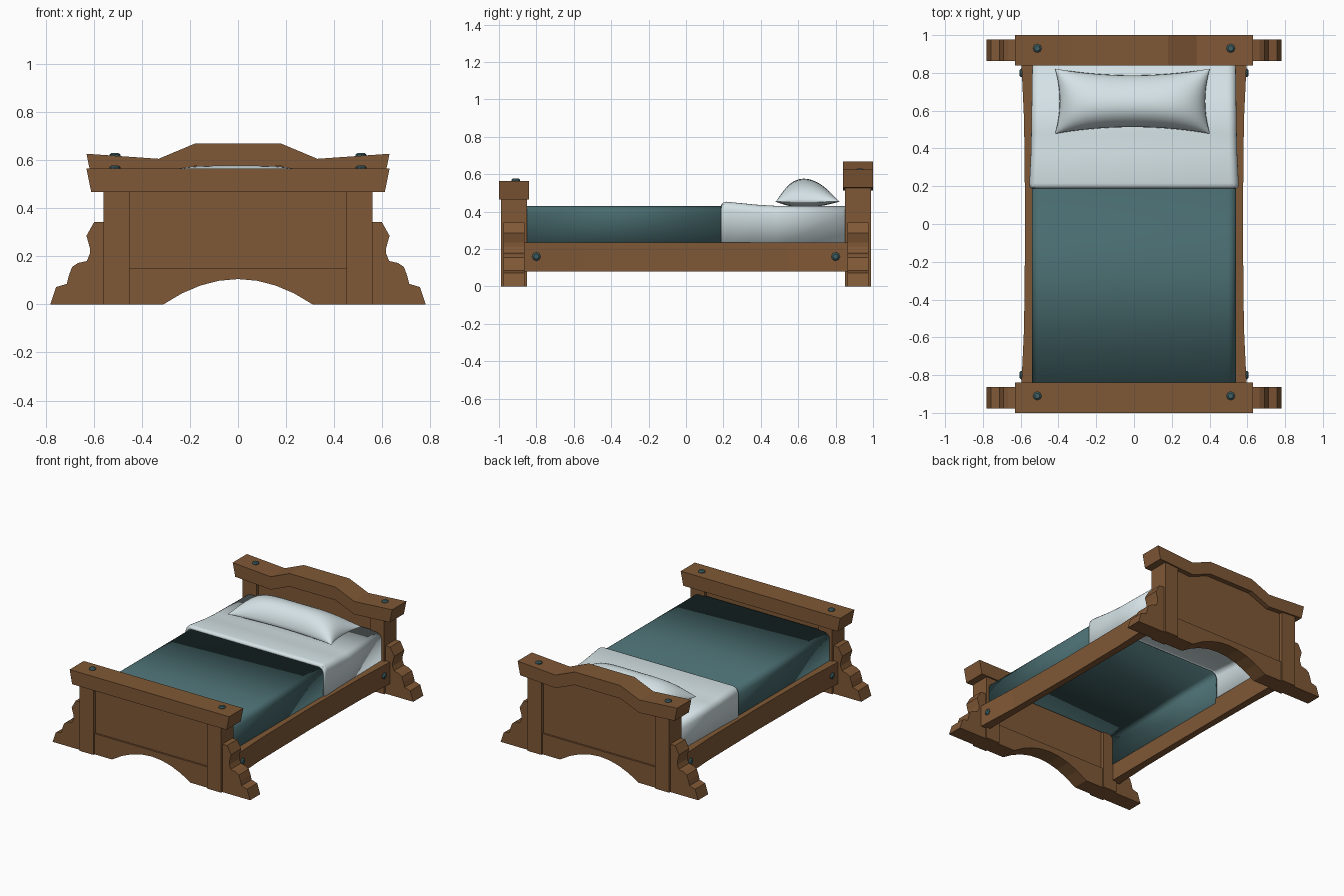
import bpy, bmesh, math
from mathutils import Matrix

if "Cube" in bpy.data.objects:
    bpy.data.objects.remove(bpy.data.objects["Cube"])


def material(name, rgb):
    m = bpy.data.materials.new(name)
    m.diffuse_color = (*rgb, 1)
    m.use_nodes = True
    m.node_tree.nodes["Principled BSDF"].inputs["Base Color"].default_value = m.diffuse_color
    return m


WOOD = material("brown wood", (0.215, 0.098, 0.037))
TEAL = material("teal cloth", (0.066, 0.148, 0.158))
LINEN = material("pale linen", (0.66, 0.76, 0.79))
METAL = material("dark teal metal", (0.05, 0.115, 0.125))


def finish(bm, name, mat, smooth=None):
    bmesh.ops.recalc_face_normals(bm, faces=bm.faces)
    me = bpy.data.meshes.new(name)
    bm.to_mesh(me)
    bm.free()
    me.materials.append(mat)
    ob = bpy.data.objects.new(name, me)
    bpy.context.collection.objects.link(ob)
    if smooth:
        bpy.ops.object.select_all(action='DESELECT')
        ob.select_set(True)
        bpy.context.view_layer.objects.active = ob
        bpy.ops.object.shade_smooth_by_angle(angle=math.radians(smooth))
    return ob


def prism(name, pts, a, b, mat=WOOD, axis='y'):
    """Extrude an (x, z) outline along y, or an (x, y) outline along z."""
    bm = bmesh.new()
    put = (lambda p, t: (p[0], t, p[1])) if axis == 'y' else (lambda p, t: (p[0], p[1], t))
    lo = [bm.verts.new(put(p, a)) for p in pts]
    hi = [bm.verts.new(put(p, b)) for p in pts]
    bm.faces.new(lo)
    bm.faces.new(hi[::-1])
    n = len(pts)
    for i in range(n):
        j = (i + 1) % n
        bm.faces.new((lo[i], lo[j], hi[j], hi[i]))
    return finish(bm, name, mat)


def mirror(pts):
    """Right-half points listed from outside to centre, completed on the left."""
    return pts + [(-x, z) for x, z in reversed(pts)]


def bolt(name, loc, rot=Matrix()):
    bm = bmesh.new()
    rings = []
    for r, h in ((0.023, -0.01), (0.023, 0.004), (0.014, 0.012)):
        rings.append([bm.verts.new((r * math.cos(k * math.pi / 4), r * math.sin(k * math.pi / 4), h))
                      for k in range(8)])
    for a, b in zip(rings, rings[1:]):
        for k in range(8):
            bm.faces.new((a[k], a[(k + 1) % 8], b[(k + 1) % 8], b[k]))
    bm.faces.new(rings[-1])
    bm.faces.new(rings[0][::-1])
    bmesh.ops.transform(bm, matrix=Matrix.Translation(loc) @ rot, verts=bm.verts)
    finish(bm, name, METAL)


# Shared outlines for both bed ends
ARCH = [(x, 0.105 * (1 - (x / 0.31) ** 2)) for x in [-0.31 + 0.62 * k / 8 for k in range(9)]]
WING = [(0.55, 0), (0.78, 0), (0.756, 0.072), (0.712, 0.085), (0.703, 0.12), (0.69, 0.155),
        (0.665, 0.172), (0.628, 0.18), (0.616, 0.21), (0.616, 0.235), (0.63, 0.285),
        (0.598, 0.342), (0.55, 0.342)]
FOOT_TOP, FOOT_LOW = [(0.63, 0.565)], [(0.61, 0.466)]
HEAD_TOP = [(0.63, 0.626), (0.33, 0.605), (0.18, 0.668)]
HEAD_LOW = [(0.61, 0.53), (0.33, 0.513), (0.18, 0.575)]

for end, yc, top, low in (("foot", -0.92, FOOT_TOP, FOOT_LOW), ("head", 0.92, HEAD_TOP, HEAD_LOW)):
    # Cap rail
    prism(end + "_cap", mirror(top) + mirror(low)[::-1], yc - 0.08, yc + 0.08)
    # Recessed panel, reaching just into the cap
    inner = [(0.46, low[0][1])] + low[1:]
    prism(end + "_panel", [(-0.46, 0.12), (0.46, 0.12)] + [(x, z + 0.01) for x, z in mirror(inner)],
          yc - 0.045, yc + 0.045)
    # Arched lower rail
    prism(end + "_arch_rail", [(-0.455, 0)] + ARCH + [(0.455, 0), (0.455, 0.148), (-0.455, 0.148)],
          yc - 0.058, yc + 0.058)
    for s, side in ((1, "right"), (-1, "left")):
        # Posts, scrolled wings and cap bolts
        ztop = low[0][1] + 0.005
        prism(f"{end}_post_{side}", [(s * 0.45, 0), (s * 0.56, 0), (s * 0.56, ztop), (s * 0.45, ztop)],
              yc - 0.07, yc + 0.07)
        prism(f"{end}_wing_{side}", [(s * x, z) for x, z in WING], yc - 0.057, yc + 0.057)
        bolt(f"{end}_cap_bolt_{side}", (s * 0.512, yc + 0.01, 0.566 if end == "foot" else 0.618))

# Bowed side rails with bolts
for s, side in ((1, "right"), (-1, "left")):
    outline = [(0.53, -0.87), (0.597, -0.87), (0.582, -0.55), (0.576, 0), (0.582, 0.55),
               (0.597, 0.87), (0.53, 0.87)]
    prism("side_rail_" + side, [(s * x, y) for x, y in outline], 0.08, 0.235, axis='z')
    for y in (-0.8, 0.8):
        bolt("rail_bolt_" + side, (s * 0.594, y, 0.16), Matrix.Rotation(s * math.pi / 2, 4, 'Y'))


def cover(name, mat, sections, bottom, r=0.045):
    """Hollow cloth draped over the bed: sections of (y, half width, top height)."""
    bm = bmesh.new()
    rows = []
    for y, w, z in sections:
        half = [(w, bottom)] + [(w - r + r * math.cos(a), z - r + r * math.sin(a))
                                for a in [k * math.pi / 10 for k in range(6)]]
        rows.append([bm.verts.new((x, y, h)) for x, h in mirror(half)])
    for a, b in zip(rows, rows[1:]):
        for k in range(len(a) - 1):
            bm.faces.new((a[k], a[k + 1], b[k + 1], b[k]))
    ob = finish(bm, name, mat, 40)
    # outward normals: flip if the top faces down
    if max(ob.data.polygons, key=lambda p: p.center.z).normal.z < 0:
        ob.data.flip_normals()
    mod = ob.modifiers.new("thickness", 'SOLIDIFY')
    mod.thickness = 0.012
    mod.offset = -1


cover("blanket", TEAL, [(-0.86, 0.54, 0.43), (0.21, 0.54, 0.43)], 0.2)
cover("sheet", LINEN, [(0.187, 0.545, 0.434), (0.197, 0.552, 0.448), (0.215, 0.554, 0.453),
                       (0.38, 0.546, 0.437), (0.48, 0.544, 0.431), (0.86, 0.538, 0.43)], 0.215)

# Pillow: two bulged sheets joined along a pinched seam
bm = bmesh.new()
NU, NV = 28, 18
for up in (1, -1):
    grid = []
    for i in range(NU + 1):
        u = -math.cos(math.pi * i / NU)
        row = []
        for j in range(NV + 1):
            v = -math.cos(math.pi * j / NV)
            h = max(0, (1 - u ** 4) * (1 - v * v)) ** 0.6 * (1 - 0.18 * v)
            x = -0.008 + u * (0.41 - 0.025 * (1 - v * v))
            y = 0.65 + v * (0.172 - 0.035 * (1 - u * u))
            z = 0.453 + (0.122 * h if up > 0 else -0.03 * h)
            row.append(bm.verts.new((x, y, z)))
        grid.append(row)
    for i in range(NU):
        for j in range(NV):
            bm.faces.new((grid[i][j], grid[i + 1][j], grid[i + 1][j + 1], grid[i][j + 1]))
bmesh.ops.remove_doubles(bm, verts=bm.verts, dist=0.0002)
finish(bm, "pillow", LINEN, 60)
